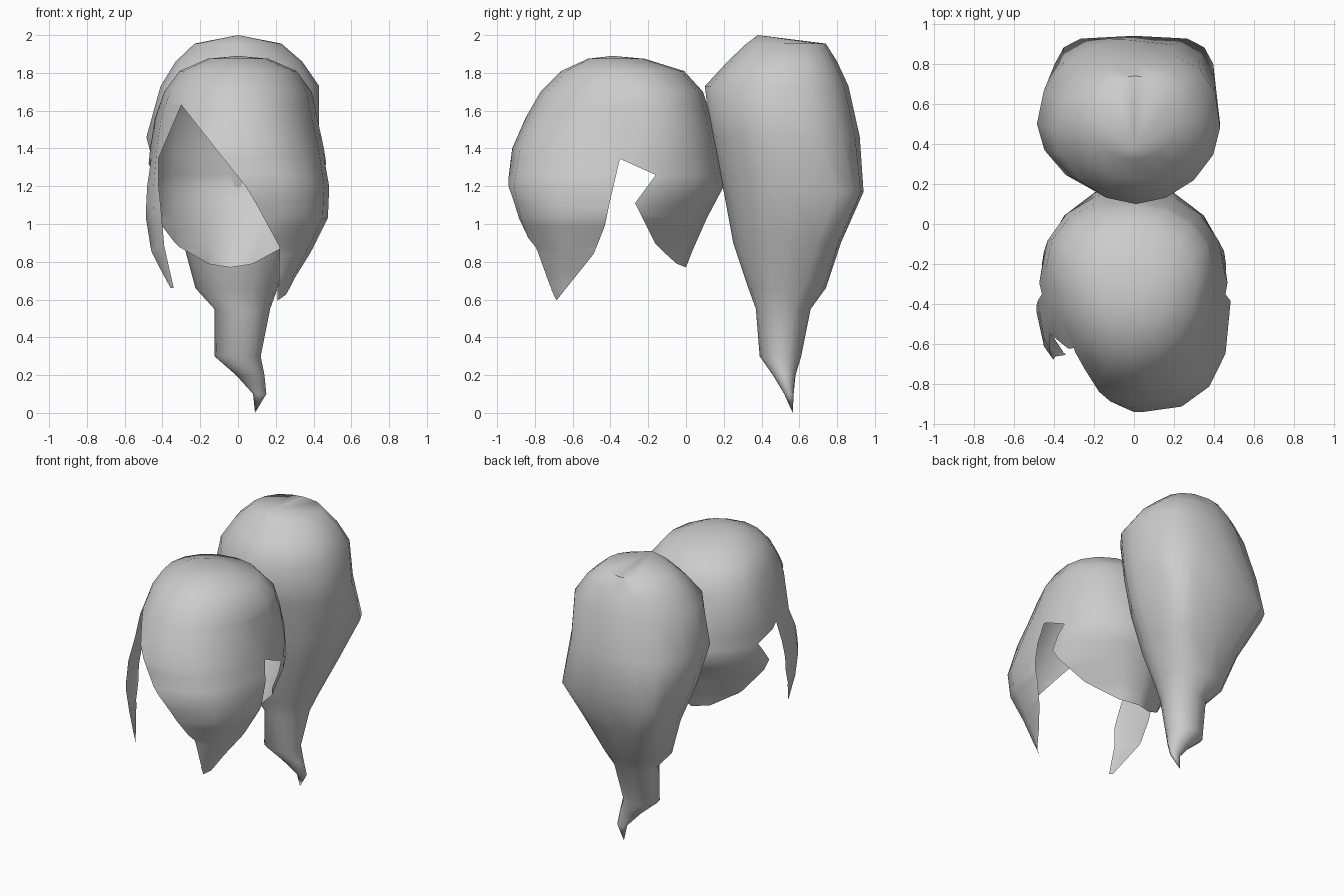
import bpy, bmesh, math
from mathutils import Vector

cube = bpy.data.objects.get("Cube")
if cube:
    bpy.data.objects.remove(cube)

mat = bpy.data.materials.new("light grey")
mat.use_nodes = True
COLOUR = (0.6, 0.6, 0.6, 1)
mat.diffuse_color = COLOUR
mat.node_tree.nodes["Principled BSDF"].inputs["Base Color"].default_value = COLOUR
SIDES = 16


def power(v, p):
    return math.copysign(abs(v) ** (2 / p), v)


def ramp(z, low, high):
    return min(1, max(0, (z - low) / (high - low)))


def loft(rings, top, square, bottom=None):
    """Skin rounded rings (z, x_min, x_max, y_widest, y_front, y_back).
    square(c, s, z) gives how boxy the ring is in that direction."""
    bm = bmesh.new()
    rows = []
    for z, x0, x1, yw, yf, yb in rings:
        row = []
        for i in range(SIDES):
            t = 2 * math.pi * i / SIDES
            c, s = math.cos(t), math.sin(t)
            p = square(c, s, z)
            x = (x0 + x1) / 2 + power(c, p) * (x1 - x0) / 2
            y = yw + power(s, p) * ((yb - yw) if s > 0 else (yw - yf))
            row.append(bm.verts.new((x, y, z)))
        rows.append(row)
    for a, b in zip(rows, rows[1:]):
        for i in range(SIDES):
            j = (i + 1) % SIDES
            bm.faces.new((a[i], b[i], b[j], a[j]))
    for row, tip, flip in ((rows[0], top, False), (rows[-1], bottom, True)):
        if tip:
            v = bm.verts.new(tip)
            for i in range(SIDES):
                a, b = row[i], row[(i + 1) % SIDES]
                bm.faces.new((b, a, v) if flip else (a, b, v))
    return bm


def cut(bm, planes):
    """Remove the part of the sheet inside all planes (point, inward normal)."""
    planes = [(Vector(p), Vector(n).normalized()) for p, n in planes]

    def inside(count):
        return [f for f in bm.faces
                if all((f.calc_center_median() - p).dot(n) > 0 for p, n in planes[:count])]

    for k, (p, n) in enumerate(planes):
        faces = inside(k)
        if not faces:
            return
        geom = set(faces)
        for f in faces:
            geom.update(f.edges)
            geom.update(f.verts)
        bmesh.ops.bisect_plane(bm, geom=list(geom), dist=1e-5, plane_co=p, plane_no=n)
    bmesh.ops.delete(bm, geom=inside(len(planes)), context='FACES')


def cut_outline(bm, axis, outline, extra=()):
    """Cut an outline (z, low, high), seen along the other level axis, band by band."""
    def vec(a, z):
        return (a, 0, z) if axis == 'x' else (0, a, z)
    for (z0, l0, h0), (z1, l1, h1) in zip(outline, outline[1:]):
        kl, kh = (l1 - l0) / (z1 - z0), (h1 - h0) / (z1 - z0)
        cut(bm, [((0, 0, z0), (0, 0, -1)), ((0, 0, z1), (0, 0, 1)), *extra,
                 (vec(l0, z0), vec(1, -kl)), (vec(h0, z0), vec(-1, kh))])


def finish(bm, name):
    mesh = bpy.data.meshes.new(name)
    bm.normal_update()
    bm.to_mesh(mesh)
    bm.free()
    obj = bpy.data.objects.new(name, mesh)
    bpy.context.collection.objects.link(obj)
    mesh.materials.append(mat)
    bpy.ops.object.select_all(action='DESELECT')
    obj.select_set(True)
    bpy.context.view_layer.objects.active = obj
    bpy.ops.object.shade_smooth_by_angle(angle=math.radians(50))


def cap_square(c, s, z):
    if s > 0:                       # nape pulls in towards its point
        return 1.55 + 0.55 * ramp(z, 0.9, 1.2)
    return 2.7 - 0.6 * ramp(z, 1.2, 1.7) if c > 0 else 1.95


def tail_square(c, s, z):
    if s < 0:
        return 1.85 if z > 0.8 else 2.0
    if z > 1.3:                     # rounder at the upper back right
        return 2.6 if c > 0 else 2.05
    return 2.0 + 2.5 * ramp(z, 0.6, 1.18)


# Hair cap: a thin dome, fuller at its front left
cap_rings = [
    (1.875, -0.16, 0.16, -0.36, -0.52, -0.22),
    (1.81, -0.31, 0.31, -0.30, -0.66, -0.01),
    (1.70, -0.39, 0.39, -0.24, -0.77, 0.09),
    (1.56, -0.44, 0.42, -0.22, -0.85, 0.135),
    (1.40, -0.465, 0.455, -0.25, -0.92, 0.17),
    (1.20, -0.485, 0.485, -0.36, -0.945, 0.20),
    (1.03, -0.487, 0.475, -0.44, -0.90, 0.11),
    (0.86, -0.46, 0.39, -0.48, -0.83, 0.035),
    (0.72, -0.40, 0.31, -0.55, -0.785, -0.02),
    (0.57, -0.35, 0.25, -0.60, -0.72, -0.05),
]
cap = loft(cap_rings, (0, -0.39, 1.89), cap_square)

# Face opening under the swept fringe, leaving a lock on the right
cut_outline(cap, 'x', [
    (1.63, -0.30, -0.30), (1.35, -0.42, -0.08), (1.20, -0.42, 0.04),
    (1.10, -0.41, 0.10), (0.88, -0.39, 0.22), (0.66, -0.34, 0.215),
    (0.655, -1, 0.21), (0.5, -1, 0.21)],
    extra=[((0, -0.4, 0), (0, -1, 0))])

# Ear notches and the nape edge
cut_outline(cap, 'y', [
    (1.345, -0.35, -0.35), (1.26, -0.37, -0.16), (1.11, -0.405, -0.27),
    (0.99, -0.43, -0.21), (0.90, -0.465, -0.165), (0.84, -0.49, -0.105),
    (0.79, -0.53, -0.05), (0.77, -0.546, 0.0), (0.765, -0.55, 0.5),
    (0.59, -0.69, 0.5), (0.5, -1, 0.5)])
finish(cap, "hair_cap")

# Ponytail: a full bundle narrowing to a bent tip
tail_rings = [
    (1.955, -0.23, 0.23, 0.52, 0.32, 0.74),
    (1.86, -0.33, 0.34, 0.50, 0.22, 0.80),
    (1.73, -0.41, 0.43, 0.48, 0.10, 0.86),
    (1.46, -0.485, 0.43, 0.50, 0.13, 0.92),
    (1.17, -0.41, 0.41, 0.54, 0.20, 0.94),
    (0.90, -0.29, 0.31, 0.54, 0.25, 0.82),
    (0.66, -0.225, 0.21, 0.53, 0.33, 0.74),
    (0.55, -0.125, 0.17, 0.52, 0.37, 0.66),
    (0.30, -0.125, 0.12, 0.50, 0.39, 0.61),
    (0.20, -0.01, 0.14, 0.52, 0.46, 0.58),
    (0.10, 0.08, 0.15, 0.55, 0.52, 0.57),
]
tail = loft(tail_rings, (0, 0.38, 2.0), tail_square, (0.09, 0.565, 0.0))
finish(tail, "ponytail")
